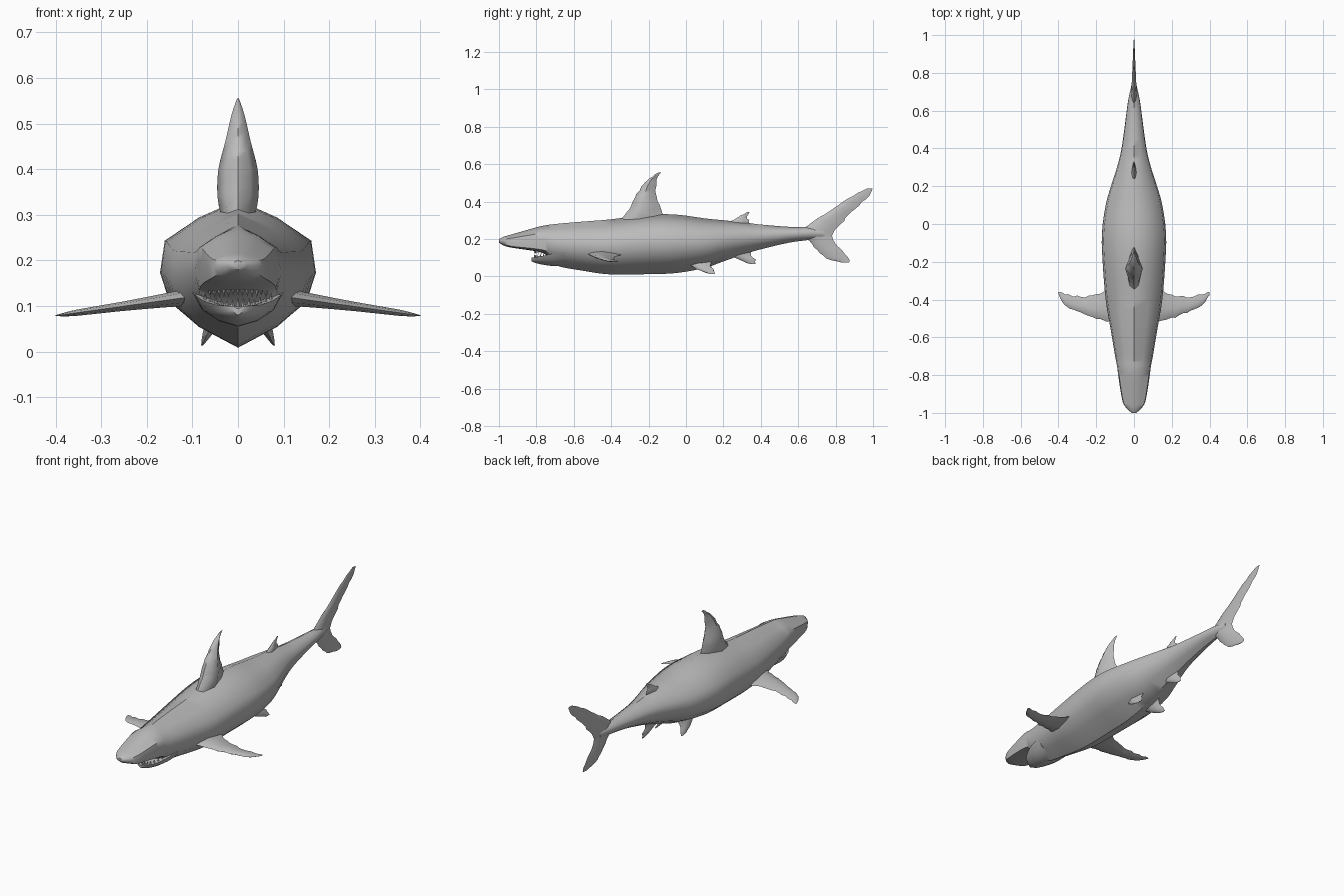
import bpy, bmesh, math, random
from mathutils import Vector

random.seed(4)
old = bpy.data.objects.get("Cube")
if old:
    bpy.data.objects.remove(old)

def material(name, rgb):
    m = bpy.data.materials.new(name)
    m.use_nodes = True
    m.diffuse_color = (*rgb, 1)
    m.node_tree.nodes["Principled BSDF"].inputs["Base Color"].default_value = (*rgb, 1)
    return m

GREY = material("skin grey", (0.5, 0.5, 0.5))

def finish(name, bm, angle):
    bmesh.ops.recalc_face_normals(bm, faces=bm.faces)
    me = bpy.data.meshes.new(name)
    bm.to_mesh(me)
    bm.free()
    me.materials.append(GREY)
    ob = bpy.data.objects.new(name, me)
    bpy.context.collection.objects.link(ob)
    bpy.ops.object.select_all(action='DESELECT')
    ob.select_set(True)
    bpy.context.view_layer.objects.active = ob
    bpy.ops.object.shade_smooth_by_angle(angle=math.radians(angle))
    return ob

def loft(name, rings, angle=45):
    """Skin a list of closed rings and cap both ends."""
    bm = bmesh.new()
    vs = [[bm.verts.new(p) for p in ring] for ring in rings]
    n = len(vs[0])
    for a, b in zip(vs, vs[1:]):
        for i in range(n):
            j = (i + 1) % n
            bm.faces.new((a[i], a[j], b[j], b[i]))
    bm.faces.new(vs[0])
    bm.faces.new(vs[-1])
    return finish(name, bm, angle)

def resample(rows, steps):
    """Smooth a station table with a Catmull-Rom curve."""
    out = []
    for i in range(len(rows) - 1):
        p = [rows[max(0, min(len(rows) - 1, i + k))] for k in (-1, 0, 1, 2)]
        for s in range(steps):
            t = s / steps
            out.append([b + 0.5 * t * (c - a + t * (2*a - 5*b + 4*c - d + t * (3*(b - c) + d - a)))
                        for a, b, c, d in zip(*p)])
    return out + [list(rows[-1])]

# Body: y, top, bottom, half width, flatness of the underside
BODY = [
    (-1.0, .20, .18, .012, 0), (-.975, .212, .165, .04, .5), (-.94, .222, .155, .06, 1),
    (-.86, .245, .143, .075, 1), (-.79, .265, .132, .085, 1), (-.75, .273, .115, .09, .8),
    (-.70, .28, .06, .1, 0), (-.55, .293, .03, .125, 0), (-.4, .305, .01, .15, 0),
    (-.2, .33, .012, .166, 0), (-.05, .33, .018, .17, 0), (.1, .31, .045, .15, 0),
    (.2, .3, .08, .122, 0), (.3, .29, .115, .09, 0), (.4, .277, .145, .066, 0),
    (.55, .265, .18, .045, 0), (.66, .262, .195, .03, 0), (.74, .25, .205, .012, 0)]

def body_ring(y, top, bot, hw, flat):
    mid = (top + bot) / 2
    half = (top - bot) / 2
    side = [(.5, .76), (.94, .44), (1, 0),
            (.88 + .07 * flat, -.4 - .4 * flat), (.55, -.7 - .25 * flat)]
    prof = [(0, 1)] + side + [(0, -1)] + [(-u, v) for u, v in reversed(side)]
    return [(u * hw, y, mid + v * half) for u, v in prof]

loft("body", [body_ring(*r) for r in resample(BODY, 3)], 50)

# Lower jaw: y, top, bottom, half width
JAW = [(-.825, .1, .08, .012), (-.8, .103, .07, .05), (-.75, .113, .06, .078),
       (-.70, .125, .055, .095), (-.64, .13, .06, .1)]

def jaw_ring(y, top, bot, hw):
    side = [(.8, 1), (1, 1), (.8, .5), (.45, .18)]
    prof = [(0, .7)] + side + [(0, 0)] + [(-u, v) for u, v in reversed(side)]
    return [(u * hw, y, bot + v * (top - bot)) for u, v in prof]

loft("lower_jaw", [jaw_ring(*r) for r in resample(JAW, 2)], 40)

# Teeth: small spikes along both jaws
def teeth(name, z_front, z_back, length, count):
    bm = bmesh.new()
    for i in range(count):
        s = 2 * i / (count - 1) - 1
        base = Vector((.072 * s, -.81 + .07 * s * s, z_front + (z_back - z_front) * s * s))
        tip = bm.verts.new(base + Vector((0, 0, length * random.uniform(.7, 1.1))))
        ring = [bm.verts.new(base + Vector((.005 * math.cos(a), .005 * math.sin(a), 0)))
                for a in (k * math.pi / 2 for k in range(4))]
        for k in range(4):
            bm.faces.new((ring[k], ring[(k + 1) % 4], tip))
        bm.faces.new(ring)
    finish(name, bm, 30)

teeth("lower_teeth", .098, .112, .02, 13)
teeth("upper_teeth", .14, .136, -.02, 15)

# Fins: stations of span, leading edge, trailing edge, half thickness
def fin(name, rows, place, steps=3, rough=.005):
    rings = []
    for span, lead, trail, thick in resample(rows, steps):
        lead += random.uniform(-rough, rough)
        trail += random.uniform(-rough, rough)
        upper = [(.12, .6), (.4, 1), (.75, .5)]
        prof = [(0, 0)] + upper + [(1, 0)] + [(c, -t) for c, t in reversed(upper)]
        rings.append([place(lead + (trail - lead) * c, t * thick, span) for c, t in prof])
    return loft(name, rings, 50)

def upright(chord, thick, span):
    return (thick, chord, span)

fin("dorsal_fin", [(.29, -.37, -.10, .035), (.34, -.32, -.125, .045), (.4, -.285, -.15, .043),
                   (.46, -.25, -.16, .028), (.52, -.2, -.155, .014), (.555, -.15, -.13, .002)], upright)
fin("second_dorsal_fin", [(.26, .18, .34, .015), (.295, .24, .34, .012),
                          (.315, .28, .325, .007), (.345, .325, .335, .001)], upright)
fin("anal_fin", [(.16, .17, .35, .018), (.12, .22, .345, .014),
                 (.09, .285, .37, .009), (.065, .345, .375, .002)], upright)
fin("tail_fin", [(.075, .83, .875, .002), (.095, .755, .875, .005), (.14, .705, .83, .009),
                 (.19, .655, .79, .014), (.235, .62, .785, .018), (.28, .665, .83, .013),
                 (.33, .735, .87, .01), (.38, .81, .925, .007), (.43, .89, .975, .004),
                 (.47, .965, .998, .001)], upright)

# Paired fins, mirrored left and right
PECTORAL = [(.1, -.53, -.33, .02), (.15, -.515, -.35, .016), (.2, -.5, -.375, .013),
            (.26, -.475, -.385, .01), (.32, -.455, -.38, .008), (.365, -.43, -.37, .006),
            (.4, -.375, -.36, .001)]
PELVIC = [(0, .0, .14, .018), (.03, .03, .13, .015), (.055, .07, .15, .009), (.075, .125, .155, .002)]
for label, sx in (("left", 1), ("right", -1)):
    fin(label + "_pectoral_fin", PECTORAL,
        lambda c, t, s: (sx * s, c, .135 - .14 * s + t))
    fin(label + "_pelvic_fin", PELVIC,
        lambda c, t, s: (sx * (.045 + .45 * s + t), c, .085 - .95 * s))
